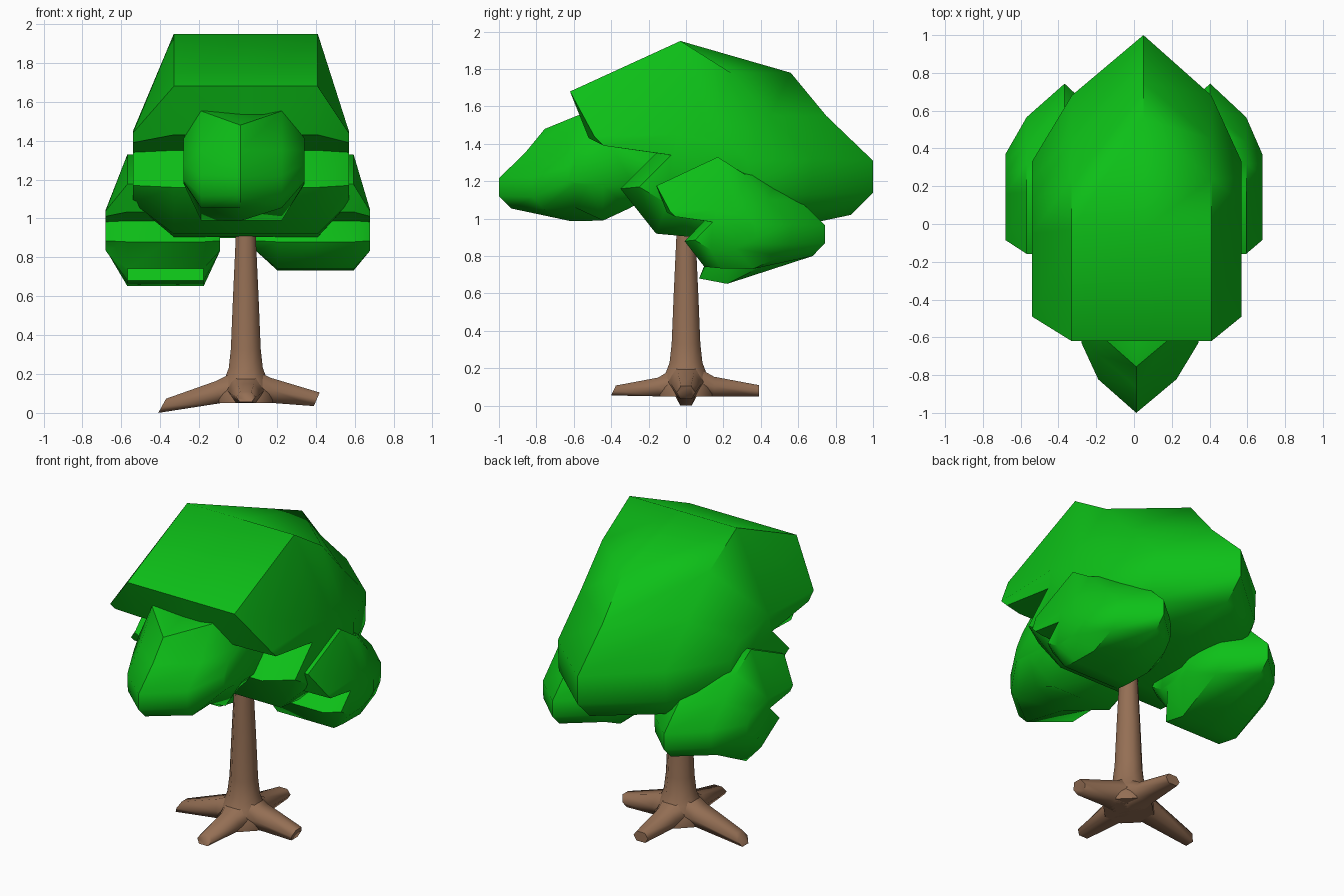
import bpy, bmesh, math
from mathutils import Vector

if "Cube" in bpy.data.objects:
    bpy.data.objects.remove(bpy.data.objects["Cube"])


def material(name, col):
    m = bpy.data.materials.new(name)
    m.diffuse_color = (*col, 1)
    m.use_nodes = True
    m.node_tree.nodes["Principled BSDF"].inputs["Base Color"].default_value = m.diffuse_color
    return m


LEAF = material("leaf_green", (0.004, 0.53, 0.009))
BARK = material("bark_brown", (0.30, 0.16, 0.09))


def loft(bm, rings):
    """Skin a list of equal-length closed rings and cap both ends."""
    vs = [[bm.verts.new(p) for p in r] for r in rings]
    for a, b in zip(vs, vs[1:]):
        for i in range(len(a)):
            j = (i + 1) % len(a)
            bm.faces.new((a[i], a[j], b[j], b[i]))
    bm.faces.new(vs[0])
    bm.faces.new(vs[-1])


def finish(bm, name, mat, angle):
    bmesh.ops.recalc_face_normals(bm, faces=bm.faces)
    me = bpy.data.meshes.new(name)
    bm.to_mesh(me)
    bm.free()
    ob = bpy.data.objects.new(name, me)
    bpy.context.collection.objects.link(ob)
    me.materials.append(mat)
    bpy.ops.object.select_all(action='DESELECT')
    ob.select_set(True)
    bpy.context.view_layer.objects.active = ob
    bpy.ops.object.shade_smooth_by_angle(angle=math.radians(angle))
    return ob


# Foliage clump profiles (y, z): middle, shoulder and outer side
FRONT = [(0.31, 0.90), (0.0, 0.905), (-0.16, 0.92), (-0.35, 1.16), (-0.16, 1.35), (-0.52, 1.43)]
MID = [(-0.62, 1.68), (-0.03, 1.95), (0.56, 1.78), (0.75, 1.55),
       (1.0, 1.31), (1.0, 1.14), (0.88, 1.02)] + FRONT
SHOULDER = [(-0.62, 1.68), (-0.03, 1.95), (0.24, 1.78), (0.45, 1.55),
            (0.68, 1.32), (0.67, 1.13), (0.58, 1.02)] + FRONT
OUTER = [(-0.49, 1.44), (-0.05, 1.45), (0.12, 1.44), (0.24, 1.40),
         (0.33, 1.31), (0.33, 1.18), (0.27, 1.13),
         (0.14, 1.09), (0.0, 1.08), (-0.10, 1.08), (-0.25, 1.17), (-0.08, 1.34), (-0.44, 1.39)]


def clump(name, scale=(1, 1, 1), move=(0, 0, 0), edits=()):
    mid, sh, out = list(MID), list(SHOULDER), list(OUTER)
    for prof, i, p in edits:
        (mid, sh, out)[prof][i] = p
    sections = zip((-0.54, -0.33, 0.05, 0.41, 0.57), (out, sh, mid, sh, out))
    rings = [[[c * s + t for c, s, t in zip((x, y, z), scale, move)] for y, z in prof]
             for x, prof in sections]
    bm = bmesh.new()
    loft(bm, rings)
    return finish(bm, name, LEAF, 48)


clump("main_foliage")
clump("right_foliage", (0.53, 0.556, 0.57), (0.377, 0.187, 0.2185))
# Left clump has a drooping lip underneath
lip = [(k, i, p) for k in (0, 1) for i, p in ((7, (0.06, 0.76)), (8, (-0.21, 0.81)))]
clump("left_foliage", (0.53, 0.556, 0.57), (-0.394, 0.187, 0.2185), lip)
# Front clump is turned around, rounder at the sides, its inner end buried in the main one
rounded = [(2, 0, (-0.6, 1.6)), (2, 1, (-0.05, 1.66)), (2, 2, (0.12, 1.66)),
           (2, 3, (0.24, 1.55)), (2, 4, (0.33, 1.42)), (2, 5, (0.33, 1.28)),
           (2, 6, (0.27, 1.26)), (2, 7, (0.14, 1.25)), (2, 8, (0.0, 1.24)),
           (2, 9, (-0.3, 1.24)), (2, 10, (-0.5, 1.28)), (2, 11, (-0.58, 1.36)),
           (2, 12, (-0.6, 1.45)), (1, 7, (0.27, 1.03)), (1, 2, (0.24, 1.91))]
rounded += [(k, i, p) for k in (0, 1) for i, p in
            ((9, (-0.25, 1.02)), (10, (-0.5, 1.16)), (11, (-0.6, 1.3)), (12, (-0.62, 1.45)))]
clump("front_foliage", (-0.56, -0.556, 0.56), (0.04, -0.444, 0.483), rounded)

# Trunk: eight-sided flared column
bm = bmesh.new()
CX = 0.04
loft(bm, [[(CX + r * math.cos((k + 0.5) * math.pi / 4), r * math.sin((k + 0.5) * math.pi / 4), z)
           for k in range(8)]
          for z, r in ((0.05, 0.15), (0.10, 0.15), (0.17, 0.12), (0.23, 0.095),
                       (0.33, 0.083), (0.60, 0.071), (0.92, 0.055), (1.05, 0.053))])
finish(bm, "trunk", BARK, 60)


# Roots: six-sided tapered arms
# stations are (distance at bottom, distance at top, bottom z, top z, half width)
def root(name, direction, stations):
    d = Vector(direction)
    side = Vector((-d.y, d.x, 0))
    rings = []
    for bottom, top, zb, zt, w in stations:
        mid, zm = (bottom + top) / 2, (zb + zt) / 2
        sect = [(bottom, zb, -0.6), (bottom, zb, 0.6), (mid, zm, 1),
                (top, zt, 0.55), (top, zt, -0.55), (mid, zm, -1)]
        rings.append([Vector((CX, 0, z)) + d * r + side * s * w for r, z, s in sect])
    bm = bmesh.new()
    loft(bm, rings)
    finish(bm, name, BARK, 75)


START = (0.0, 0.0, 0.05, 0.24, 0.12)
root("left_root", (-1, 0, 0), [START, (0.13, 0.15, 0.05, 0.165, 0.08), (0.45, 0.41, 0.0, 0.073, 0.05)])
root("right_root", (1, 0, 0), [START, (0.15, 0.13, 0.05, 0.18, 0.08), (0.35, 0.38, 0.035, 0.105, 0.05)])
root("front_root", (0, -1, 0), [START, (0.15, 0.15, 0.05, 0.15, 0.08), (0.40, 0.375, 0.055, 0.108, 0.05)])
root("back_root", (0, 1, 0), [START, (0.15, 0.15, 0.05, 0.155, 0.08), (0.39, 0.39, 0.05, 0.11, 0.05)])
